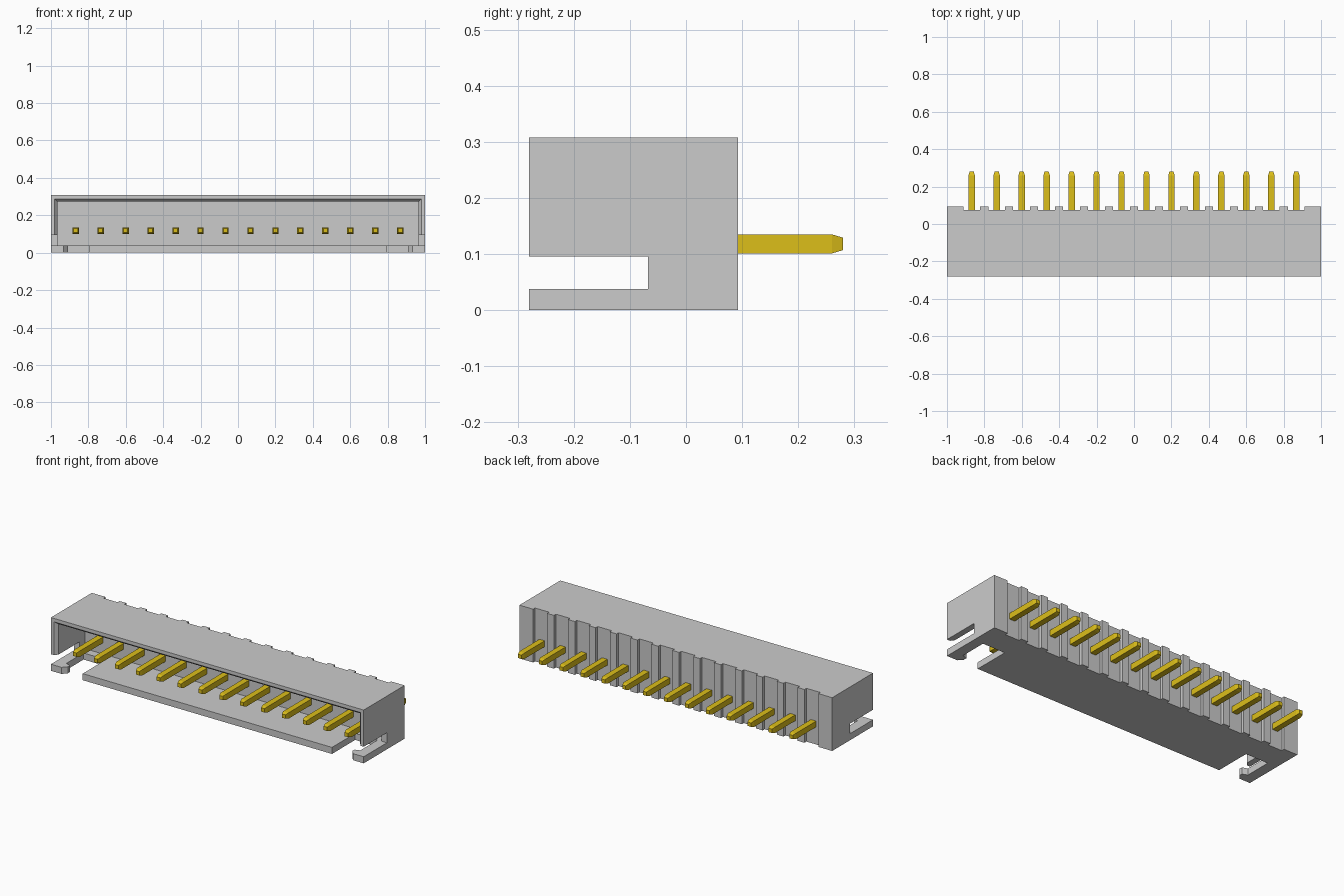
import bpy, bmesh

if "Cube" in bpy.data.objects:
    bpy.data.objects.remove(bpy.data.objects["Cube"])

PINS, PITCH = 14, 0.1335
FRONT, BACK, GROOVE = -0.28, 0.093, 0.075
FLOOR = 0.038


def loft(name, rings):
    """Closed solid through matching rings of 3D points."""
    bm = bmesh.new()
    loops = [[bm.verts.new(p) for p in ring] for ring in rings]
    n = len(loops[0])
    bm.faces.new(loops[0])
    bm.faces.new(loops[-1])
    for a, b in zip(loops, loops[1:]):
        for i in range(n):
            j = (i + 1) % n
            bm.faces.new((a[i], a[j], b[j], b[i]))
    bmesh.ops.recalc_face_normals(bm, faces=bm.faces)
    mesh = bpy.data.meshes.new(name)
    bm.to_mesh(mesh)
    bm.free()
    obj = bpy.data.objects.new(name, mesh)
    bpy.context.collection.objects.link(obj)
    return obj


def prism(name, outline, z0, z1):
    return loft(name, [[(x, y, z) for x, y in outline] for z in (z0, z1)])


def rect_y(y, hx, z0, z1, cx=0):
    return [(cx - hx, y, z0), (cx + hx, y, z0), (cx + hx, y, z1), (cx - hx, y, z1)]


def cut(obj, cutter):
    cutter.hide_render = True
    mod = obj.modifiers.new("cut", 'BOOLEAN')
    mod.operation, mod.solver, mod.object = 'DIFFERENCE', 'EXACT', cutter
    deps = bpy.context.evaluated_depsgraph_get()
    mesh = bpy.data.meshes.new_from_object(obj.evaluated_get(deps))
    obj.modifiers.clear()
    obj.data = mesh
    bpy.data.objects.remove(cutter)


pin_x = [(i - (PINS - 1) / 2) * PITCH for i in range(PINS)]

# Housing block with a vertical groove behind every pin
outline = [(1, FRONT), (-1, FRONT), (-1, BACK)]
for x in pin_x:
    outline += [(x - 0.045, BACK), (x - 0.045, GROOVE),
                (x + 0.045, GROOVE), (x + 0.045, BACK)]
outline.append((1, BACK))
housing = prism("housing", outline, 0, 0.308)

# Front cavity with a chamfered mouth
cut(housing, loft("cavity_cutter", [
    rect_y(-0.32, 0.98, FLOOR, 0.288),
    rect_y(FRONT, 0.98, FLOOR, 0.288),
    rect_y(-0.262, 0.965, FLOOR, 0.273),
    rect_y(-0.02, 0.965, FLOOR, 0.273)]))

for s in (-1, 1):
    # Side slot
    cut(housing, prism("side_slot_cutter", [
        (s * 0.95, -0.32), (s * 1.1, -0.32), (s * 1.1, -0.068), (s * 0.95, -0.068)],
        FLOOR, 0.096))
    # Floor slot leaving a hooked latch arm
    cut(housing, prism("floor_slot_cutter", [
        (s * 0.797, -0.32), (s * 0.932, -0.32), (s * 0.932, FRONT),
        (s * 0.91, -0.255), (s * 0.91, -0.235), (s * 0.94, -0.225),
        (s * 0.94, -0.068), (s * 0.797, -0.068)], -0.05, 0.06))

# Contact pins, tapered at both ends
gold = bpy.data.materials.new("gold")
gold.diffuse_color = (0.72, 0.52, 0.01, 1)
gold.use_nodes = True
gold.node_tree.nodes["Principled BSDF"].inputs["Base Color"].default_value = gold.diffuse_color
zc = 0.118
first = None
for i, x in enumerate(pin_x):
    if first is None:
        first = loft("contact_pin", [
            rect_y(y, h, zc - h, zc + h)
            for y, h in ((-0.25, 0.011), (-0.23, 0.017), (0.26, 0.017), (0.28, 0.011))])
        first.data.materials.append(gold)
        pin = first
    else:
        pin = bpy.data.objects.new(f"contact_pin_{i + 1}", first.data)
        bpy.context.collection.objects.link(pin)
    pin.location.x = x
